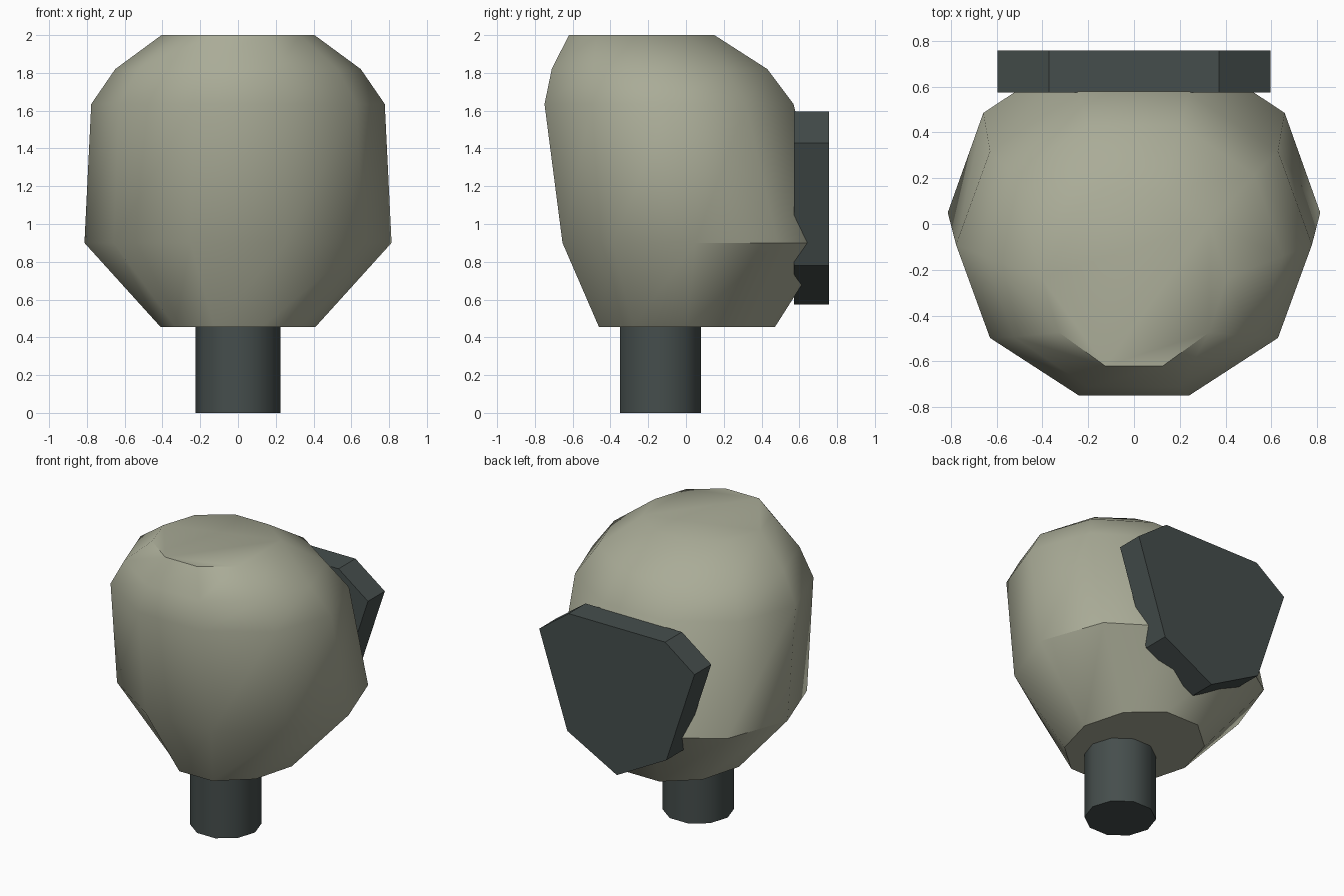
import bpy
from math import sin, cos, pi, radians

if "Cube" in bpy.data.objects:
    bpy.data.objects.remove(bpy.data.objects["Cube"])


def material(name, rgb):
    m = bpy.data.materials.new(name)
    m.diffuse_color = (*rgb, 1)
    m.use_nodes = True
    m.node_tree.nodes["Principled BSDF"].inputs["Base Color"].default_value = m.diffuse_color
    return m


def loft(name, rings, mat, smooth=None):
    """Skin equal-length point rings and cap both ends."""
    n = len(rings[0])
    verts = [p for ring in rings for p in ring]
    faces = [tuple(reversed(range(n)))]
    for r in range(len(rings) - 1):
        for i in range(n):
            j = (i + 1) % n
            faces.append((r * n + i, r * n + j, (r + 1) * n + j, (r + 1) * n + i))
    faces.append(tuple(range((len(rings) - 1) * n, len(rings) * n)))
    me = bpy.data.meshes.new(name)
    me.from_pydata(verts, [], faces)
    me.materials.append(mat)
    ob = bpy.data.objects.new(name, me)
    bpy.context.collection.objects.link(ob)
    if smooth:
        bpy.ops.object.select_all(action='DESELECT')
        ob.select_set(True)
        bpy.context.view_layer.objects.active = ob
        bpy.ops.object.shade_smooth_by_angle(angle=radians(smooth))
    return ob


def decagon(z, cy, rx, ry):
    """Ten-sided ring with a flat side facing the front."""
    angles = [radians(18 + 36 * k) for k in range(10)]
    return [(rx * sin(a), cy - ry * cos(a), z) for a in angles]


pale = material("pale_grey_green", (0.40, 0.41, 0.31))
dark = material("dark_slate", (0.06, 0.076, 0.073))

# Faceted head, lofted from bottom to top
loft("head", [decagon(*r) for r in (
    (0.455, 0.005, 0.41, 0.49),
    (0.90, 0.05, 0.813, 0.74),
    (1.635, -0.09, 0.777, 0.693),
    (1.82, -0.14, 0.65, 0.60),
    (2.00, -0.235, 0.405, 0.405),
)], pale, 45)

# Neck
loft("neck", [decagon(z, -0.135, 0.225, 0.225) for z in (0.0, 0.5)], dark, 45)

# Seven-sided plate on the back of the head
outline = [(0, 0.575), (0.38, 0.78), (0.595, 1.43), (0.37, 1.595)]
outline += [(-x, z) for x, z in reversed(outline[1:])]
loft("back_plate", [[(x, y, z) for x, z in outline] for y in (0.757, 0.573)], dark)
